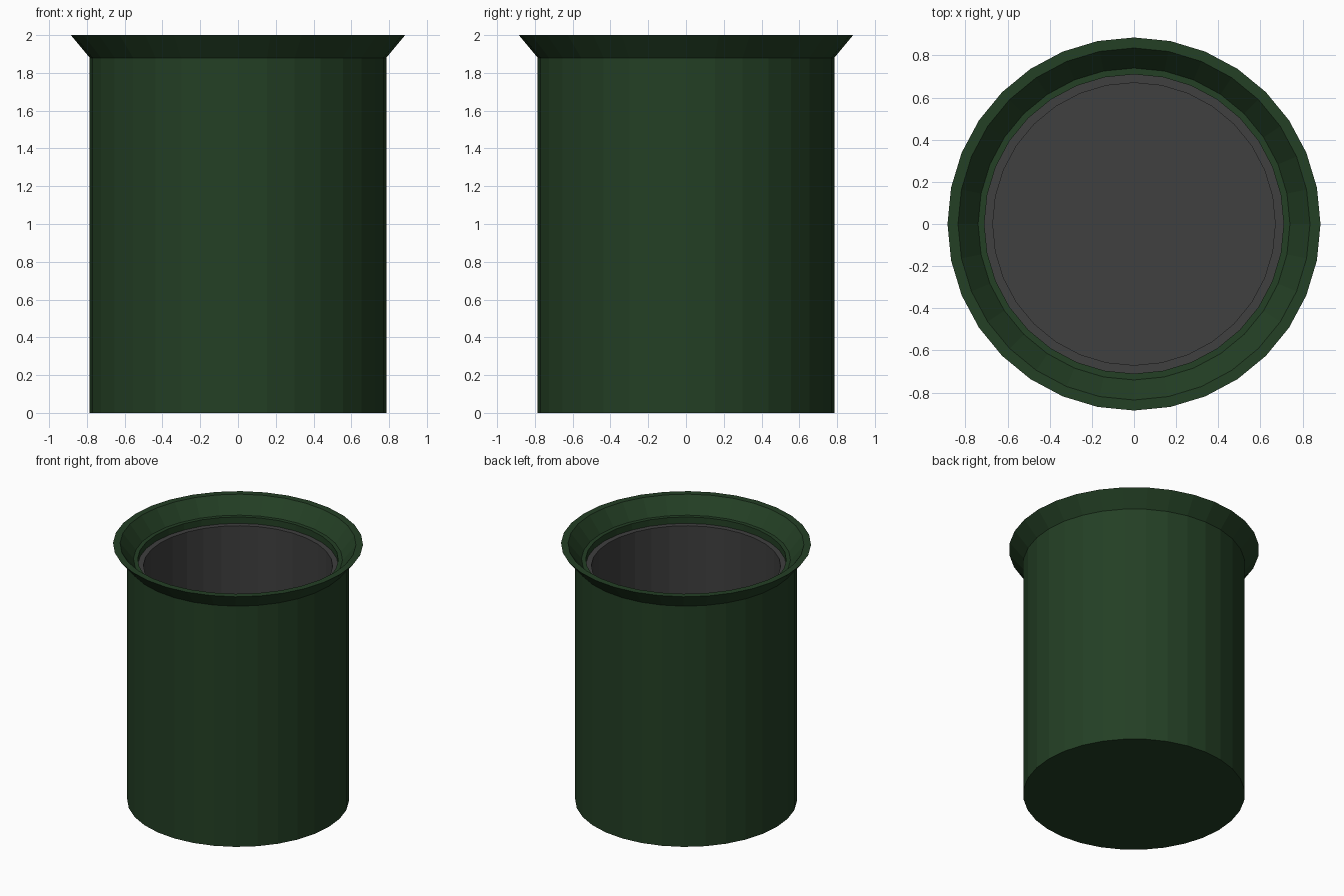
import bpy, bmesh, math
from mathutils import Vector

if "Cube" in bpy.data.objects:
    bpy.data.objects.remove(bpy.data.objects["Cube"])

SIDES = 32


def material(name, rgb):
    m = bpy.data.materials.new(name)
    m.diffuse_color = (*rgb, 1)
    m.use_nodes = True
    m.node_tree.nodes["Principled BSDF"].inputs["Base Color"].default_value = m.diffuse_color
    return m


green = material("green_glaze", (0.017, 0.050, 0.018))
grey = material("dark_grey", (0.050, 0.050, 0.050))


def lathe(profile):
    """Spin an (r, z) profile around z into a closed solid."""
    bm = bmesh.new()
    verts = [bm.verts.new((r, 0, z)) for r, z in profile]
    edges = [bm.edges.new(pair) for pair in zip(verts, verts[1:])]
    bmesh.ops.spin(bm, geom=verts + edges, axis=(0, 0, 1), cent=(0, 0, 0),
                   angle=math.tau, steps=SIDES)
    bmesh.ops.remove_doubles(bm, verts=bm.verts, dist=1e-4)
    bmesh.ops.recalc_face_normals(bm, faces=bm.faces)
    return bm


def shard(name, profile, planes, mat):
    """Keep the part of the solid on the positive side of every crack plane."""
    bm = lathe(profile)
    for point, normal in planes:
        bmesh.ops.bisect_plane(bm, geom=bm.verts[:] + bm.edges[:] + bm.faces[:],
                               dist=1e-5, plane_co=point, plane_no=normal,
                               clear_inner=True)
    mesh = bpy.data.meshes.new(name)
    bm.to_mesh(mesh)
    bm.free()
    mesh.materials.append(mat)
    bpy.context.collection.objects.link(bpy.data.objects.new(name, mesh))


def flip(plane):
    return plane[0], -plane[1]


def plane3(a, b, c):
    a, b, c = Vector(a), Vector(b), Vector(c)
    return a, (b - a).cross(c - a).normalized()


def wall(a, b):
    """Vertical plane from a to b, positive on the left."""
    return Vector((*a, 0)), Vector((a[1] - b[1], b[0] - a[0], 0))


# Pot: outer wall, flared rim, inner ledge, inner wall and floor
pot = [(0, 0), (0.785, 0), (0.785, 1.88), (0.885, 2), (0.835, 2), (0.74, 1.88),
       (0.71, 1.88), (0.71, 0.08), (0, 0.08)]

# Crack planes of the pot, three of them meeting at one line
joint = Vector((0.46, 0.22, 0))
n_left = Vector((1.19, 0.014, 1.056))
n_back = Vector((0.249, -0.427, 0.162))
left = (joint, n_left)
back = (joint, n_back)
left_back = (joint, n_left - 3.53 * n_back)
top = plane3((-0.02, 0.785, 1.8), (-0.785, 0, 1.38), (-0.5, -0.7, 2))
if top[1].z < 0:
    top = flip(top)
below = flip(top)

shard("pot_shard_right", pot, [left, back, below], green)
shard("pot_shard_left", pot, [flip(left), flip(left_back), below], green)
shard("pot_shard_back", pot, [flip(back), left_back, below], green)
shard("pot_shard_top", pot, [top], green)

# Liner: thin grey cup inside the pot, cracked in four
liner = [(0, 0.08), (0.71, 0.08), (0.71, 1.83), (0.67, 1.83), (0.67, 0.12), (0, 0.12)]
A, B = (0.08, 0.21), (-0.46, 0.12)
right, upper = wall(A, (0.66, 0.13)), wall(A, (0.45, 0.49))
middle = wall(B, A)
west, south = wall(B, (-0.61, 0.26)), wall(B, (-0.57, -0.36))

shard("liner_shard_front", liner, [flip(right), flip(middle), south], grey)
shard("liner_shard_right", liner, [right, flip(upper)], grey)
shard("liner_shard_back", liner, [upper, middle, flip(west)], grey)
shard("liner_shard_left", liner, [west, flip(south)], grey)
